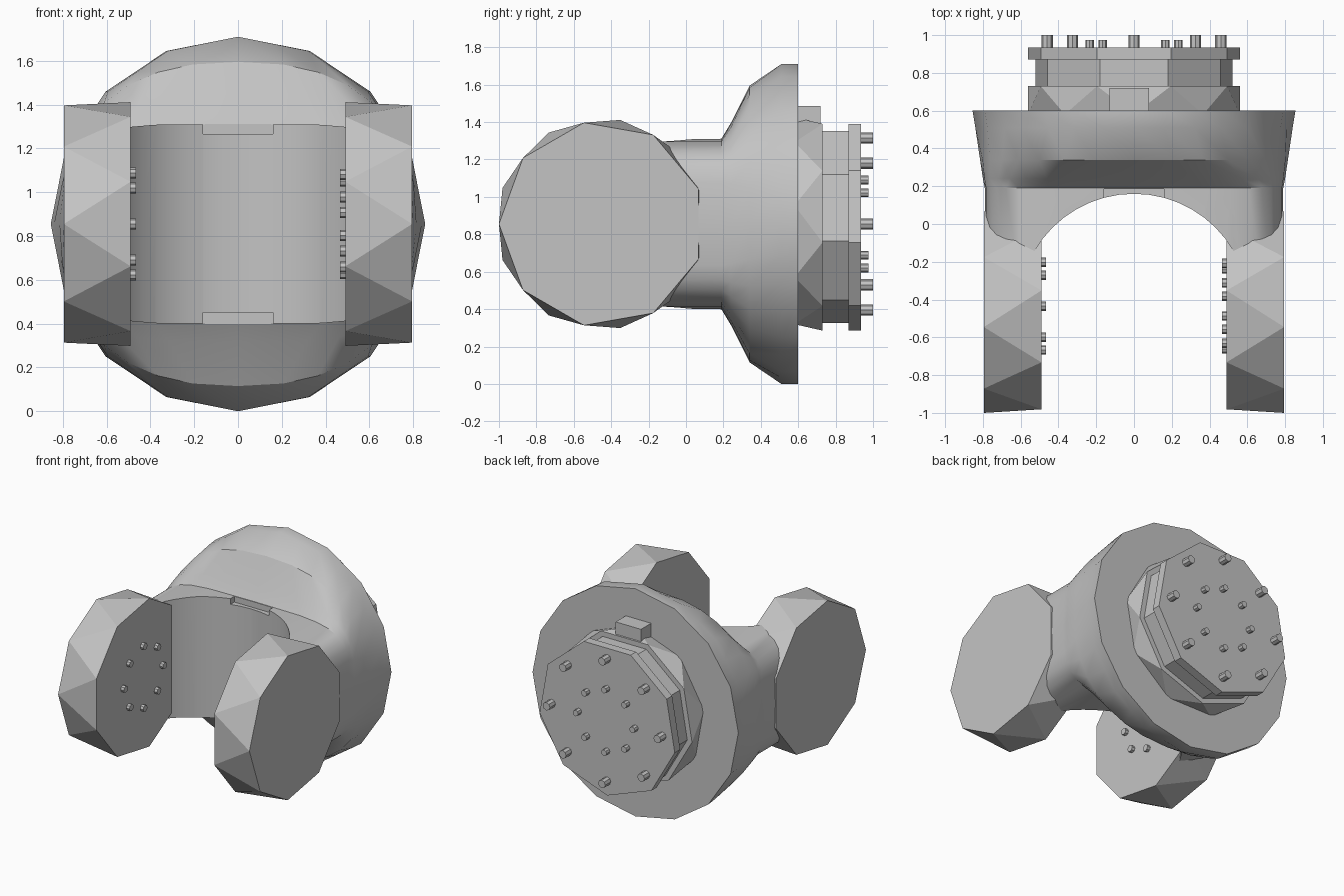
import bpy, bmesh, math
from mathutils import Vector

cube = bpy.data.objects.get("Cube")
if cube:
    bpy.data.objects.remove(cube, do_unlink=True)

GREY = (0.55, 0.55, 0.55, 1)
grey = bpy.data.materials.new("light grey")
grey.use_nodes = True
grey.diffuse_color = GREY
grey.node_tree.nodes["Principled BSDF"].inputs["Base Color"].default_value = GREY

MID = 0.855      # height of the main axis
ARM_Y = -0.45    # position of the joint axis


def ring(axis, centre, r, n, phase=0):
    """Regular polygon around an axis; phase in degrees."""
    pts = []
    for k in range(n):
        a = math.radians(phase) + math.tau * k / n
        u, v = r * math.cos(a), r * math.sin(a)
        off = {"x": (0, u, v), "y": (u, 0, v), "z": (u, v, 0)}[axis]
        pts.append(Vector(centre) + Vector(off))
    return pts


def make(name, bm):
    bmesh.ops.recalc_face_normals(bm, faces=bm.faces)
    mesh = bpy.data.meshes.new(name)
    bm.to_mesh(mesh)
    bm.free()
    mesh.materials.append(grey)
    obj = bpy.data.objects.new(name, mesh)
    bpy.context.collection.objects.link(obj)
    return obj


def solids(name, groups):
    """One object made of a convex solid per group of points."""
    bm = bmesh.new()
    for pts in groups:
        verts = [bm.verts.new(p) for p in pts]
        bmesh.ops.convex_hull(bm, input=verts)
    bmesh.ops.dissolve_limit(bm, angle_limit=0.01, verts=bm.verts, edges=bm.edges)
    return make(name, bm)


def box(name, lo, hi):
    return solids(name, [[(x, y, z) for x in (lo[0], hi[0])
                          for y in (lo[1], hi[1]) for z in (lo[2], hi[2])]])


def prism(axis, a, b, r, n, phase=0, twist=0, r2=None):
    return ring(axis, a, r, n, phase) + ring(axis, b, r2 or r, n, phase + twist)


# Neck flaring from a rounded box section to a round collar
N = 32
sections = [  # y, half width, half height, squareness
    (-0.3, 0.79, 0.457, 4.5), (0.19, 0.79, 0.457, 4.5), (0.24, 0.80, 0.54, 3.5),
    (0.34, 0.815, 0.74, 2.4), (0.51, 0.84, 0.855, 2), (0.6, 0.855, 0.855, 2)]
bm = bmesh.new()
rows = []
for y, w, h, p in sections:
    row = []
    for k in range(N):
        a = math.tau * k / N
        c, s = math.cos(a), math.sin(a)
        # flatten every second point so the collar rim is sixteen sided
        f = math.cos(math.tau / N) if p == 2 and k % 2 else 1
        x = math.copysign(abs(c) ** (2 / p), c) * w * f
        z = math.copysign(abs(s) ** (2 / p), s) * h * f
        row.append(bm.verts.new((x, y, MID + z)))
    rows.append(row)
for lower, upper in zip(rows, rows[1:]):
    for k in range(N):
        j = (k + 1) % N
        bm.faces.new((lower[k], lower[j], upper[j], upper[k]))
bm.faces.new(rows[0])
bm.faces.new(rows[-1])
neck = make("neck", bm)

# Concave saddle between the arms, with a shallow notch above and below
cutters = [
    solids("saddle_cutter", [prism("z", (0, ARM_Y, -1), (0, ARM_Y, 3), 0.61, 48)]),
    box("upper_notch_cutter", (-0.16, 0, 1.267), (0.16, 0.185, 2)),
    box("lower_notch_cutter", (-0.16, 0, -1), (0.16, 0.185, 0.45))]
bpy.context.view_layer.objects.active = neck
for cutter in cutters:
    mod = neck.modifiers.new("cut", "BOOLEAN")
    mod.operation, mod.solver, mod.object = "DIFFERENCE", "EXACT", cutter
    bpy.ops.object.modifier_apply(modifier=mod.name)
    bpy.data.objects.remove(cutter, do_unlink=True)

bpy.ops.object.select_all(action="DESELECT")
neck.select_set(True)
bpy.ops.object.shade_smooth_by_angle(angle=math.radians(32))

# Joint discs and their inner pins
for side, name, turn in ((1, "left", 13), (-1, "right", 0)):
    solids(name + "_joint_disc", [
        ring("x", (side * 0.795, ARM_Y, MID), 0.55, 9, 180)
        + ring("x", (side * 0.49, ARM_Y, MID), 0.565, 9, 0)])
    solids(name + "_joint_pins", [
        prism("x", (side * 0.465, c.y, c.z), (side * 0.5, c.y, c.z), 0.025, 8)
        for c in ring("x", (0, ARM_Y + 0.015, MID), 0.232, 8, turn)])

# Rear boss: twisted base, narrower hub, flange
solids("boss_base", [prism("y", (0, 0.58, MID), (0, 0.73, MID), 0.57, 9, 90, 20)])
solids("boss_hub", [prism("y", (0, 0.72, MID), (0, 0.88, MID), 0.53, 9, -90)])
solids("boss_flange", [prism("y", (0, 0.87, MID), (0, 0.935, MID), 0.57, 9, -90)])
box("locating_key", (-0.13, 0.58, 1.3), (0.08, 0.72, 1.485))

# Two rings of pins on the flange
for name, spread, r, end in (("outer", 0.46, 0.03, 1.0), ("inner", 0.235, 0.023, 0.975)):
    solids(name + "_flange_pins", [
        prism("y", (c.x, 0.92, c.z), (c.x, end, c.z), r, 8)
        for c in ring("y", (0, 0, MID), spread, 8)])
